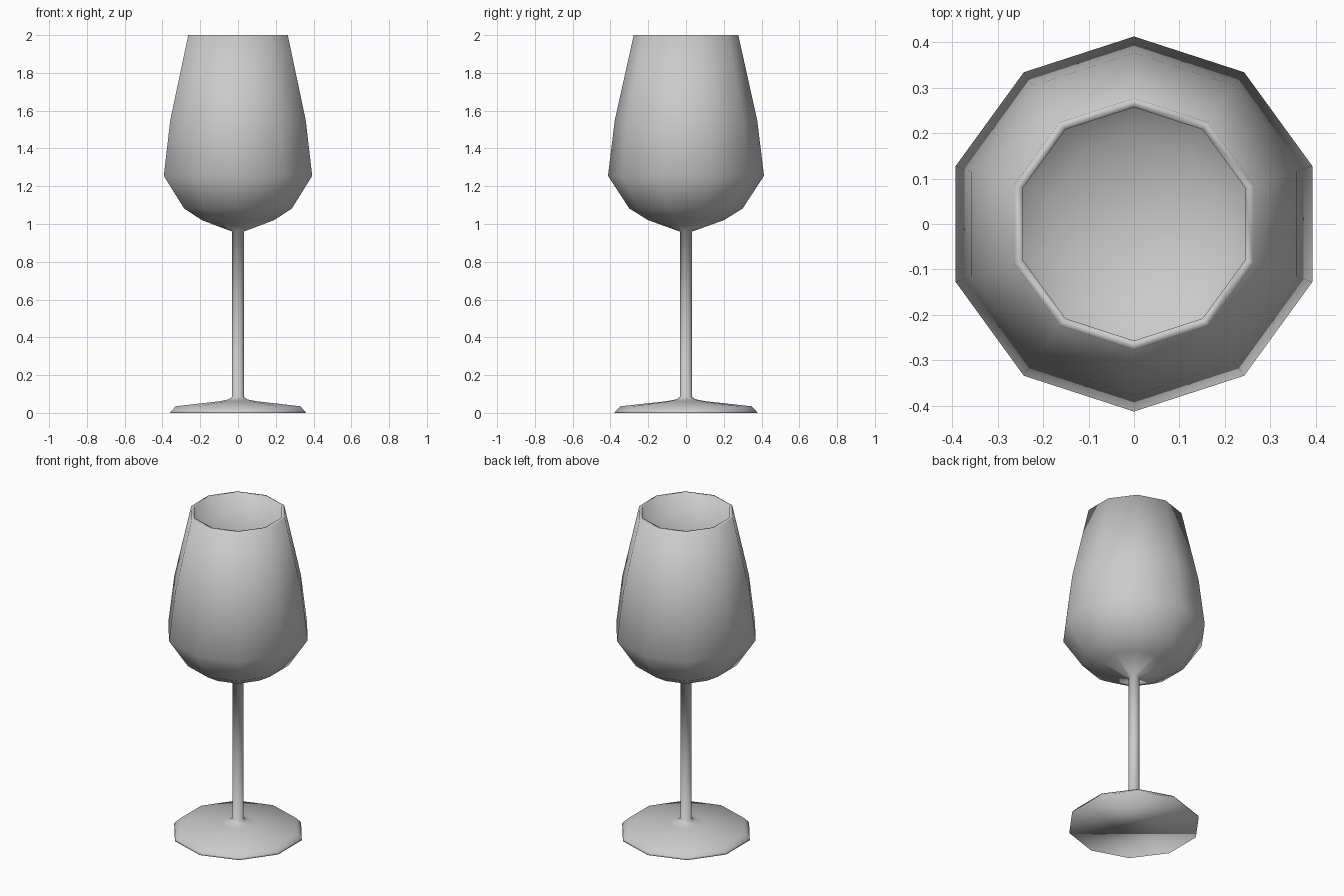
import bpy, bmesh, math

if "Cube" in bpy.data.objects:
    bpy.data.objects.remove(bpy.data.objects["Cube"])

SIDES = 10


def lathe(name, profile, cap_start=False, cap_end=False):
    """Revolve (radius, z) points into a ten-sided smooth body."""
    bm = bmesh.new()
    rings = []
    for r, z in profile:
        if r == 0:
            rings.append([bm.verts.new((0, 0, z))] * SIDES)
            continue
        angles = [math.pi / 2 + 2 * math.pi * i / SIDES for i in range(SIDES)]
        rings.append([bm.verts.new((r * math.cos(a), r * math.sin(a), z)) for a in angles])
    for low, high in zip(rings, rings[1:]):
        for i in range(SIDES):
            j = (i + 1) % SIDES
            quad = list(dict.fromkeys((low[i], low[j], high[j], high[i])))
            bm.faces.new(quad)
    if cap_start:
        bm.faces.new(rings[0][::-1])
    if cap_end:
        bm.faces.new(rings[-1])
    bmesh.ops.recalc_face_normals(bm, faces=bm.faces)
    for f in bm.faces:
        f.smooth = True
    mesh = bpy.data.meshes.new(name)
    bm.to_mesh(mesh)
    bm.free()
    obj = bpy.data.objects.new(name, mesh)
    bpy.context.collection.objects.link(obj)
    return obj


# One continuous profile, from the underside up and back down inside the bowl
foot = [(0.378, 0), (0.372, 0.01), (0.347, 0.035), (0.1, 0.062), (0.05, 0.072), (0.033, 0.085)]
stem = [(0.033, 0.5), (0.033, 0.96)]
bowl_outside = [(0.2, 1.02), (0.3, 1.082), (0.413, 1.255), (0.377, 1.55), (0.277, 2.0)]
bowl_inside = [(0.257, 2.0), (0.357, 1.55), (0.391, 1.26), (0.288, 1.098), (0.193, 1.04), (0, 0.985)]

lathe("wine_glass", foot + stem + bowl_outside + bowl_inside, cap_start=True)
